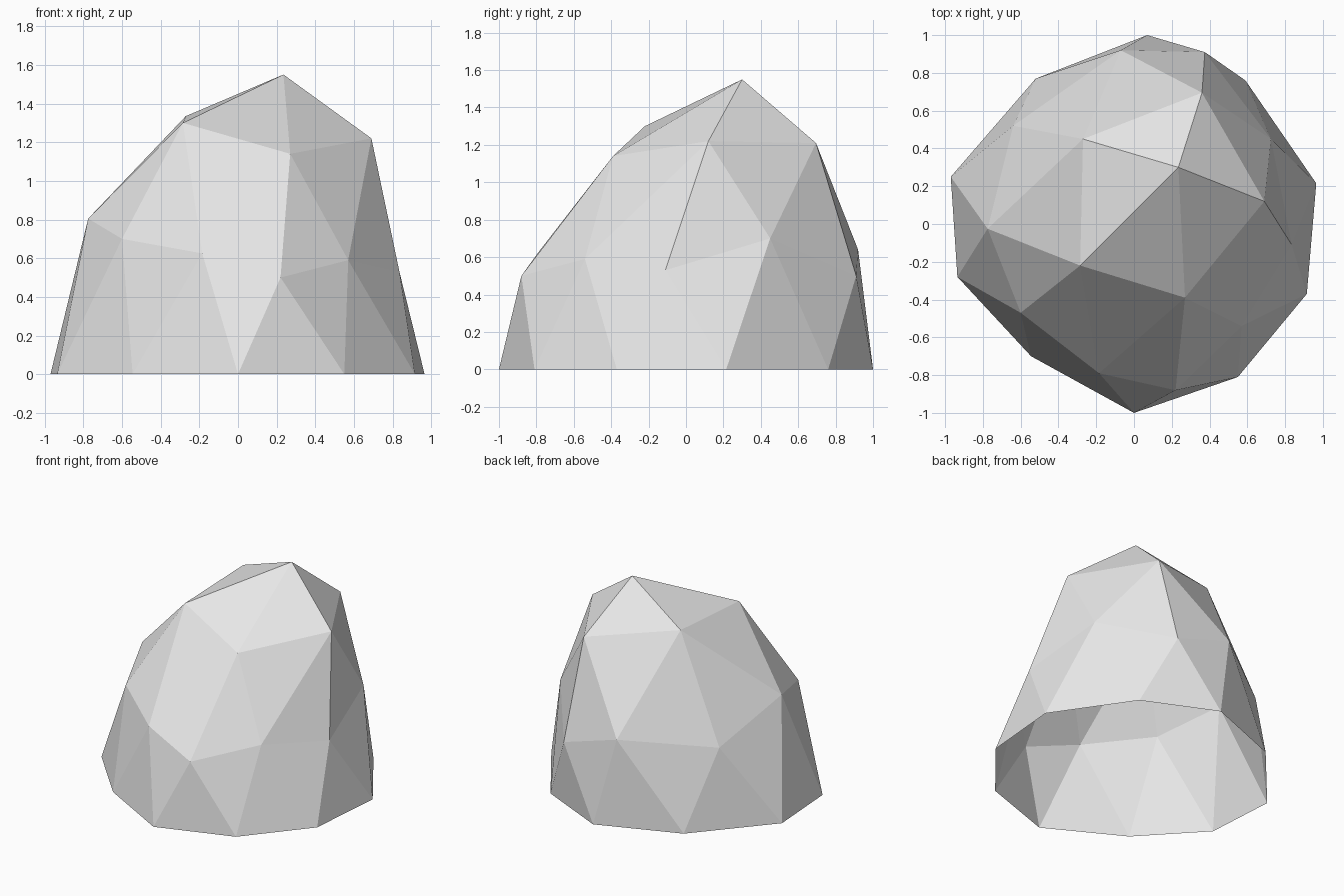
import bpy, bmesh

if "Cube" in bpy.data.objects:
    bpy.data.objects.remove(bpy.data.objects["Cube"])

# Faceted boulder: half an icosphere pushed off-centre, open underneath.
# Rings run clockwise seen from above, starting at the right side.
APEX = (0.235, 0.30, 1.55)
CROWN = [(0.69, 0.12, 1.22), (0.27, -0.39, 1.14), (-0.285, -0.22, 1.30),
         (-0.27, 0.45, 1.335), (0.36, 0.695, 1.21)]
WAIST = [(0.835, -0.11, 0.53), (0.57, -0.54, 0.59), (0.22, -0.88, 0.50),
         (-0.185, -0.79, 0.625), (-0.60, -0.47, 0.70), (-0.775, -0.025, 0.805),
         (-0.64, 0.52, 0.58), (-0.07, 0.92, 0.64), (0.375, 0.91, 0.50),
         (0.725, 0.45, 0.70)]
BASE = [(0.915, -0.37), (0.55, -0.81), (0.0, -1.0), (-0.545, -0.70),
        (-0.935, -0.28), (-0.97, 0.25), (-0.52, 0.77), (0.07, 1.0),
        (0.59, 0.76), (0.965, 0.215)]

bm = bmesh.new()
apex = bm.verts.new(APEX)
crown = [bm.verts.new(p) for p in CROWN]
waist = [bm.verts.new(p) for p in WAIST]
base = [bm.verts.new((x, y, 0)) for x, y in BASE]

# Upper cap: fan from the apex, then crown to waist
for k in range(5):
    a, b = crown[k], crown[(k + 1) % 5]
    under, between, before = waist[2 * k], waist[2 * k + 1], waist[2 * k - 1]
    for tri in ((apex, b, a), (a, b, between), (a, between, under), (a, under, before)):
        bm.faces.new(tri)

# Lower band: zigzag from waist to ground
for i in range(10):
    bm.faces.new((waist[i], waist[(i + 1) % 10], base[i]))
    bm.faces.new((waist[i], base[i], base[i - 1]))

mesh = bpy.data.meshes.new("boulder")
bm.to_mesh(mesh)
bm.free()

# Single stone colour, flat shaded
stone = bpy.data.materials.new("light grey stone")
stone.diffuse_color = (0.8, 0.8, 0.8, 1)
stone.use_nodes = True
stone.node_tree.nodes["Principled BSDF"].inputs["Base Color"].default_value = stone.diffuse_color
mesh.materials.append(stone)
boulder = bpy.data.objects.new("boulder", mesh)
bpy.context.collection.objects.link(boulder)
